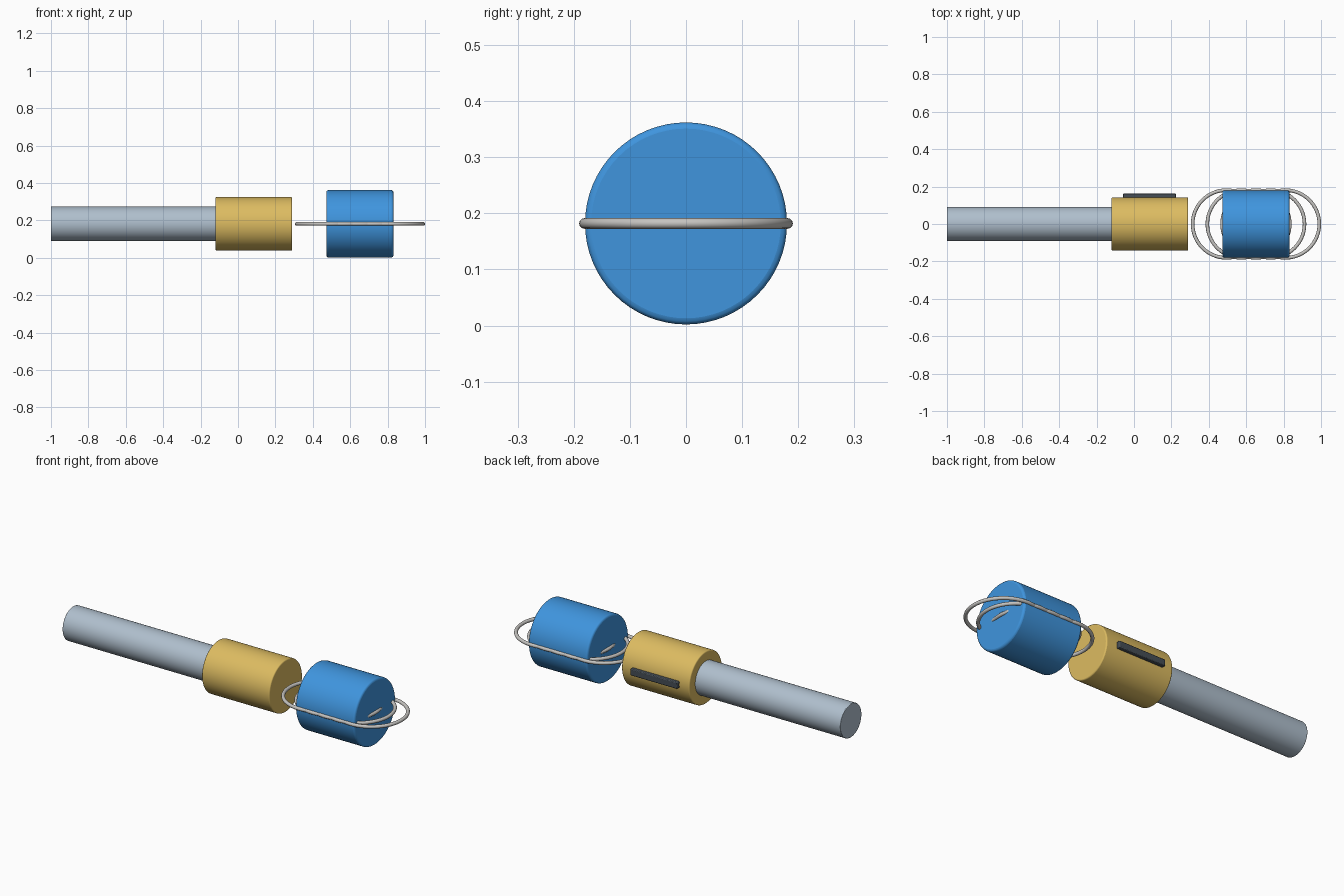
import bpy, math

if "Cube" in bpy.data.objects:
    bpy.data.objects.remove(bpy.data.objects["Cube"])

AXIS_Z = 0.182


def material(name, rgb):
    m = bpy.data.materials.new(name)
    m.diffuse_color = (*rgb, 1)
    m.use_nodes = True
    m.node_tree.nodes["Principled BSDF"].inputs["Base Color"].default_value = m.diffuse_color
    return m


steel = material("pale steel", (0.43, 0.52, 0.61))
brass = material("brass yellow", (0.72, 0.50, 0.12))
blue = material("bright blue", (0.05, 0.30, 0.73))
wire = material("wire grey", (0.56, 0.55, 0.53))
dark = material("dark slate", (0.06, 0.075, 0.09))


def finish(name, mat, bevel=0, segments=3):
    ob = bpy.context.object
    ob.name = name
    ob.data.materials.append(mat)
    if bevel:
        mod = ob.modifiers.new("rounded rims", "BEVEL")
        mod.width, mod.segments = bevel, segments
        mod.limit_method, mod.angle_limit = "ANGLE", math.radians(40)
    bpy.ops.object.shade_smooth_by_angle(angle=math.radians(35))
    return ob


def rod(name, x0, x1, radius, mat, bevel):
    bpy.ops.mesh.primitive_cylinder_add(
        vertices=64, radius=radius, depth=x1 - x0,
        location=((x0 + x1) / 2, 0, AXIS_Z), rotation=(0, math.pi / 2, 0))
    return finish(name, mat, bevel)


# Turned parts along the x axis
rod("shaft", -1.0, -0.11, 0.092, steel, 0.003)
rod("collar", -0.12, 0.29, 0.143, brass, 0.006)
rod("drum", 0.473, 0.831, 0.18, blue, 0.011)

# Key strip along the back of the collar
bpy.ops.mesh.primitive_cube_add(size=1, location=(0.083, 0.146, AXIS_Z))
bpy.context.object.scale = (0.284, 0.032, 0.036)
bpy.ops.object.transform_apply(location=False, rotation=False, scale=True)
finish("key_strip", dark, 0.004, 2)

# Five flat wire rings overlapping around the drum
for i in range(5):
    bpy.ops.mesh.primitive_torus_add(
        major_radius=0.181, minor_radius=0.0095, major_segments=64,
        minor_segments=12, location=(0.652 + (i - 2) * 0.0788, 0, AXIS_Z))
    finish(f"wire_ring_{i + 1}", wire)
